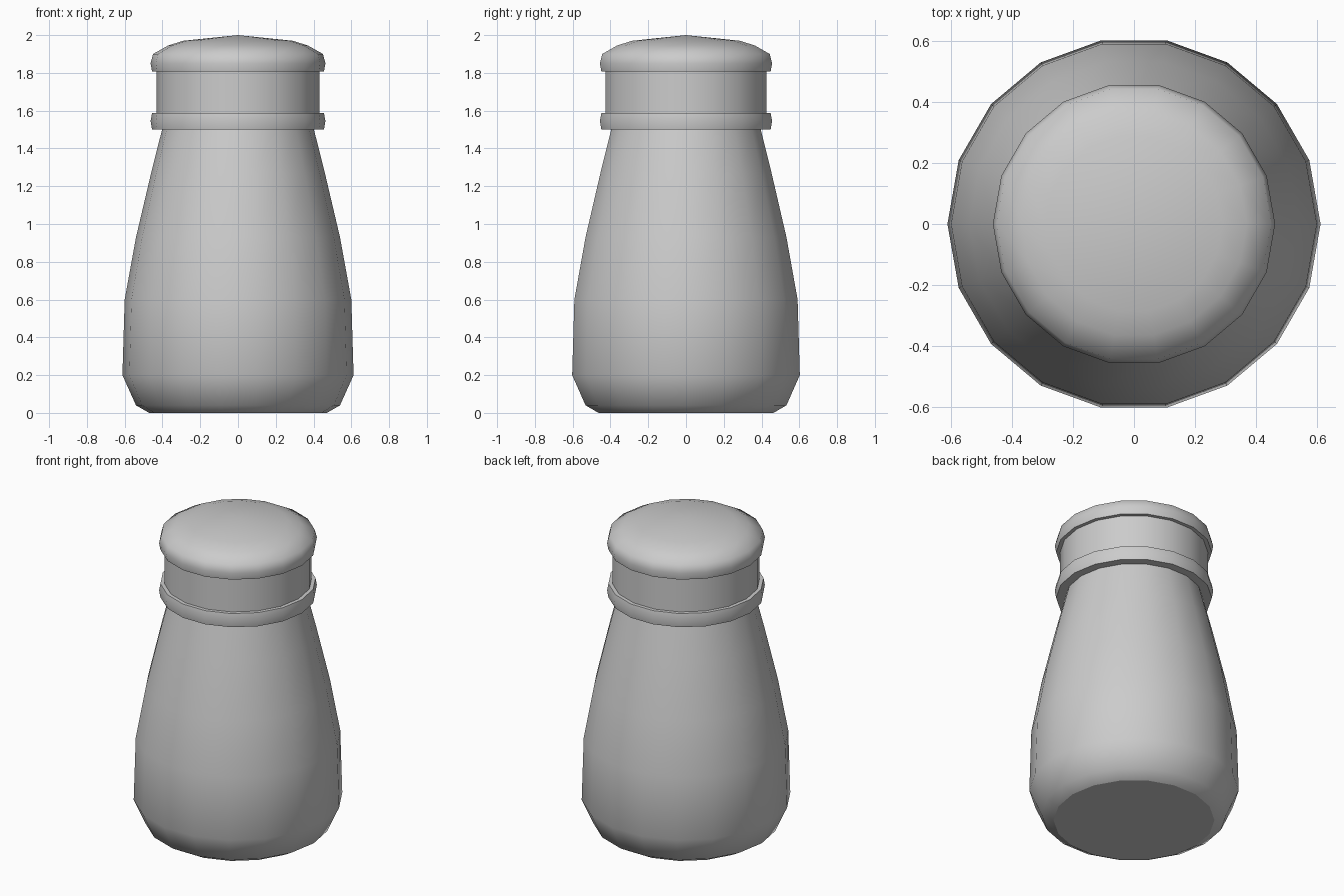
import bpy, bmesh
from math import cos, sin, tau

if "Cube" in bpy.data.objects:
    bpy.data.objects.remove(bpy.data.objects["Cube"])

SIDES = 18


def lathe(name, profile, sharp):
    """Revolve (radius, z) points; rings listed in sharp keep a hard edge."""
    bm = bmesh.new()
    rings = []
    for r, z in profile:
        if r == 0:
            rings.append([bm.verts.new((0, 0, z))] * SIDES)
        else:
            rings.append([bm.verts.new((r * cos(tau * i / SIDES), r * sin(tau * i / SIDES), z))
                          for i in range(SIDES)])
    for a, b in zip(rings, rings[1:]):
        for i in range(SIDES):
            j = (i + 1) % SIDES
            corners = list(dict.fromkeys((a[i], a[j], b[j], b[i])))
            bm.faces.new(corners).smooth = True
    for k in sharp:
        for i in range(SIDES):
            bm.edges.get((rings[k][i], rings[k][(i + 1) % SIDES])).smooth = False
    bmesh.ops.recalc_face_normals(bm, faces=bm.faces)
    mesh = bpy.data.meshes.new(name)
    bm.to_mesh(mesh)
    bm.free()
    obj = bpy.data.objects.new(name, mesh)
    bpy.context.collection.objects.link(obj)
    return obj


# Tapered body with a flat base
lathe("shaker_body", [
    (0, 0), (0.47, 0), (0.54, 0.04), (0.612, 0.2), (0.6, 0.6),
    (0.54, 0.93), (0.46, 1.27), (0.402, 1.5)], sharp=[1])

# Lid: lower rim, straight band and domed top
lathe("shaker_lid", [
    (0.402, 1.5), (0.455, 1.5), (0.463, 1.545), (0.455, 1.588), (0.432, 1.588),
    (0.432, 1.807), (0.455, 1.807), (0.463, 1.85), (0.45, 1.9), (0.37, 1.945),
    (0.29, 1.97), (0, 2.0)], sharp=[1, 3, 4, 5, 6])
